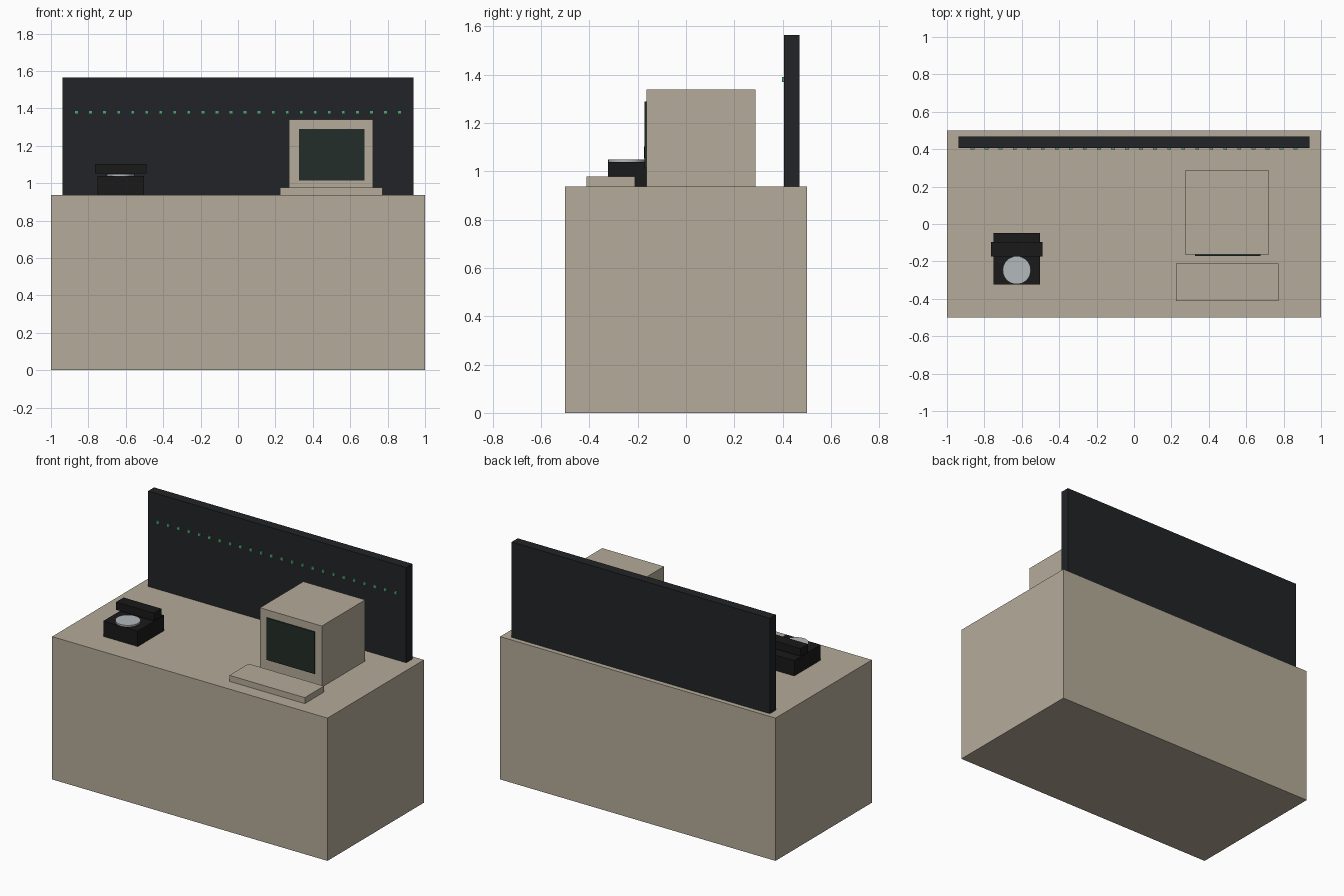
import bpy

if "Cube" in bpy.data.objects:
    bpy.data.objects.remove(bpy.data.objects["Cube"])

def mat(name, r, g, b):
    m = bpy.data.materials.new(name)
    m.diffuse_color = (r, g, b, 1)
    m.use_nodes = True
    m.node_tree.nodes["Principled BSDF"].inputs["Base Color"].default_value = m.diffuse_color
    return m

BEIGE = mat("beige", 0.46, 0.41, 0.32)
BLACK = mat("black", 0.010, 0.010, 0.010)
PANEL = mat("panel_dark", 0.015, 0.017, 0.020)
GLASS = mat("screen_green", 0.016, 0.027, 0.021)
GREEN = mat("lamp_green", 0.08, 0.38, 0.16)
STEEL = mat("steel", 0.45, 0.48, 0.50)

def box(name, x, y, z, m):
    """Box from (min, max) ranges on each axis."""
    bpy.ops.mesh.primitive_cube_add(size=1, location=[(a + b) / 2 for a, b in (x, y, z)])
    o = bpy.context.object
    o.name = name
    o.scale = [b - a for a, b in (x, y, z)]
    bpy.ops.object.transform_apply(location=False, rotation=False, scale=True)
    o.data.materials.append(m)
    return o

TOP = 0.9375

# Desk and rear panel
box("desk", (-1, 1), (-0.5, 0.5), (0, TOP), BEIGE)
box("back_panel", (-0.9375, 0.9375), (0.406, 0.469), (TOP, 1.5635), PANEL)

# Row of indicator lamps along the panel
for i in range(24):
    x = -0.8635 + i * 0.0751
    box(f"lamp_{i + 1}", (x - 0.01, x + 0.01), (0.397, 0.407), (1.369, 1.389), GREEN)

# Monitor and keyboard
box("monitor", (0.274, 0.723), (-0.163, 0.287), (TOP, 1.339), BEIGE)
box("screen", (0.325, 0.675), (-0.171, -0.162), (1.014, 1.289), GLASS)
box("keyboard", (0.225, 0.773), (-0.411, -0.212), (TOP, 0.977), BEIGE)

# Telephone
box("phone_base", (-0.752, -0.502), (-0.323, -0.049), (TOP, 1.0385), BLACK)
bpy.ops.mesh.primitive_cylinder_add(vertices=32, radius=0.075, depth=0.011,
                                    location=(-0.627, -0.247, 1.0435))
dial = bpy.context.object
dial.name = "phone_dial"
dial.data.materials.append(STEEL)
bpy.ops.object.shade_smooth_by_angle()
box("phone_handset", (-0.764, -0.489), (-0.174, -0.096), (1.052, 1.103), BLACK)
